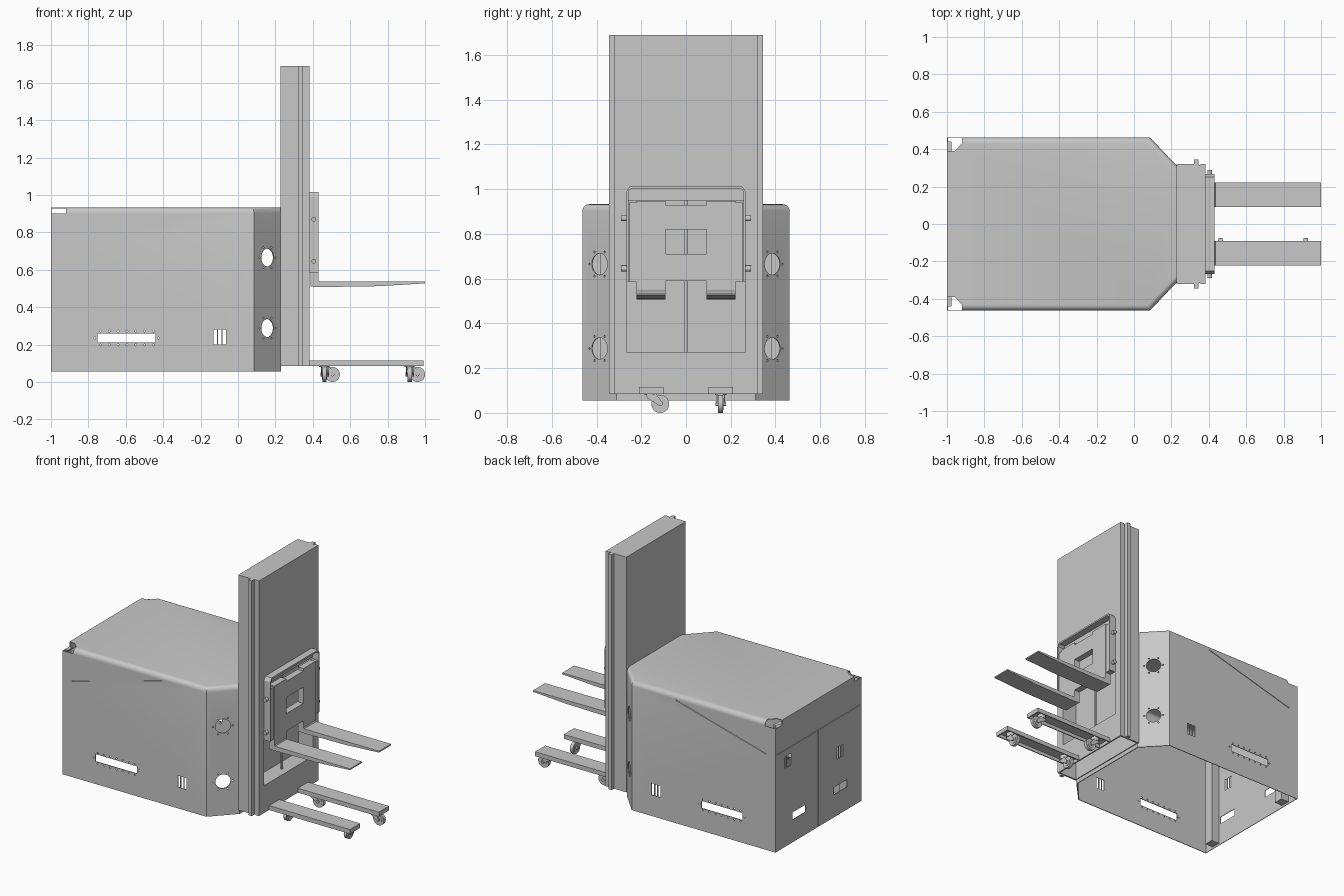
import bpy, bmesh
from math import pi, cos, sin, radians, atan2
from mathutils import Matrix, Vector

old = bpy.data.objects.get("Cube")
if old:
    bpy.data.objects.remove(old, do_unlink=True)

grey = bpy.data.materials.new("plain grey")
grey.use_nodes = True
grey.diffuse_color = (0.58, 0.58, 0.58, 1)
grey.node_tree.nodes["Principled BSDF"].inputs["Base Color"].default_value = (0.58, 0.58, 0.58, 1)


def finish(name, bm, smooth=True):
    bmesh.ops.recalc_face_normals(bm, faces=bm.faces)
    mesh = bpy.data.meshes.new(name)
    bm.to_mesh(mesh)
    bm.free()
    mesh.materials.append(grey)
    ob = bpy.data.objects.new(name, mesh)
    bpy.context.scene.collection.objects.link(ob)
    if smooth:
        mesh.shade_smooth()
        mesh.set_sharp_from_angle(angle=radians(30))
    return ob


def add_box(bm, x0, x1, y0, y1, z0, z1):
    m = Matrix.Translation(((x0 + x1) / 2, (y0 + y1) / 2, (z0 + z1) / 2))
    size = (abs(x1 - x0), abs(y1 - y0), abs(z1 - z0), 1)
    bmesh.ops.create_cube(bm, size=1, matrix=m @ Matrix.Diagonal(size))


def add_cyl(bm, centre, axis, radius, length, sides=24):
    m = Matrix.Translation(centre) @ Vector(axis).to_track_quat('Z', 'Y').to_matrix().to_4x4()
    bmesh.ops.create_cone(bm, cap_ends=True, segments=sides, radius1=radius, radius2=radius,
                          depth=length, matrix=m)


def add_prism(bm, pts, axis, lo, hi, matrix=Matrix()):
    place = {'x': lambda a, b, h: (h, a, b), 'y': lambda a, b, h: (a, h, b),
             'z': lambda a, b, h: (a, b, h)}[axis]
    low = [bm.verts.new(matrix @ Vector(place(a, b, lo))) for a, b in pts]
    top = [bm.verts.new(matrix @ Vector(place(a, b, hi))) for a, b in pts]
    bm.faces.new(low)
    bm.faces.new(top)
    for i in range(len(pts)):
        j = (i + 1) % len(pts)
        bm.faces.new((low[i], low[j], top[j], top[i]))


def apply(ob):
    dg = bpy.context.evaluated_depsgraph_get()
    dg.update()
    mesh = bpy.data.meshes.new_from_object(ob.evaluated_get(dg))
    ob.modifiers.clear()
    ob.data = mesh


def cut(ob, bm):
    tool = finish("cutter", bm, False)
    tool.hide_render = True
    mod = ob.modifiers.new("cut", 'BOOLEAN')
    mod.operation, mod.solver, mod.object = 'DIFFERENCE', 'EXACT', tool
    apply(ob)
    bpy.data.objects.remove(tool, do_unlink=True)


# Thin hollow body cover, open below, with rounded upper side edges
W = .463
outline = [(-1, -W), (.085, -W), (.23, -.31), (.23, .31), (.085, W), (-1, W)]
bm = bmesh.new()
add_prism(bm, outline, 'z', .056, .933)
rim = [e for e in bm.edges if all(v.co.z > .9 for v in e.verts)
       and abs(e.verts[0].co.x - e.verts[1].co.x) > .01]
bmesh.ops.bevel(bm, geom=rim, offset=.03, segments=5, profile=.5, affect='EDGES')
bmesh.ops.delete(bm, geom=[f for f in bm.faces if f.calc_center_median().z < .057], context='FACES')
body = finish("body_cover", bm, False)
shell = body.modifiers.new("shell", 'SOLIDIFY')
shell.thickness, shell.offset = .006, -1
apply(body)

# Window slots, vents, round ports, screw holes, corner notches and panel seams
bm = bmesh.new()
add_box(bm, -.75, -.44, -.6, .6, .21, .26)
for i in range(7):
    for z in (.198, .272):
        add_cyl(bm, (-.735 + i * .047, 0, z), (0, 1, 0), .005, 1.2, 8)
for x in (-.765, -.425):
    add_cyl(bm, (x, 0, .235), (0, 1, 0), .005, 1.2, 8)
for i in range(3):
    add_box(bm, -.13 + i * .024, -.113 + i * .024, -.6, .6, .2, .28)
for s in (-1, 1):
    n = Vector((1, s * .95, 0)).normalized()
    side = n.cross(Vector((0, 0, 1)))
    for z in (.288, .665):
        c = Vector((.1575, .3865 * s, z))
        add_cyl(bm, c, n, .048, .1)
        for k in range(6):
            a = k * pi / 3
            add_cyl(bm, c + side * .062 * cos(a) + Vector((0, 0, .062 * sin(a))), n, .005, .1, 8)
    # slanted side seam
    m = Matrix.Translation((-.59, W * s, .805)) @ Matrix.Rotation(-atan2(.185, .68), 4, 'Y')
    bmesh.ops.create_cube(bm, size=1, matrix=m @ Matrix.Diagonal((.705, .008, .007, 1)))
    # open rear top corner
    add_prism(bm, [(-1.05, .39 * s), (-.96, .39 * s), (-.92, .43 * s),
                   (-.92, .5 * s), (-1.05, .5 * s)], 'z', .9, 1)
for y, vy, vz in ((.21, .33, .63), (-.24, -.23, .48)):
    add_box(bm, -1.05, -.95, y - .07, y + .07, .21, .26)
    for i in range(3):
        add_box(bm, -1.05, -.95, vy - .036 + i * .025, vy - .018 + i * .025, vz - .04, vz + .04)
add_box(bm, -1.01, -.996, -.45, .45, .715, .72)
add_box(bm, -1.01, -.996, -.003, .003, .04, .71)
cut(body, bm)
body.data.shade_smooth()
body.data.set_sharp_from_angle(angle=radians(30))

# Inward flange round the open bottom
bm = bmesh.new()
bm.faces.new([bm.verts.new((x * .985, y * .985, .058)) for x, y in outline])
bmesh.ops.inset_region(bm, faces=bm.faces[:], thickness=.03, use_boundary=True)
middle = max(bm.faces, key=lambda f: len(f.verts))
bmesh.ops.delete(bm, geom=[middle], context='FACES')
bmesh.ops.solidify(bm, geom=bm.faces[:], thickness=-.006)
finish("bottom_flange", bm, False)

# Inner rear pillars, notch tabs and rear buttons
bm = bmesh.new()
for s in (-1, 1):
    add_box(bm, -.99, -.93, .32 * s, .385 * s, .065, .88)
finish("inner_pillars", bm, False)
bm = bmesh.new()
for s in (-1, 1):
    add_box(bm, -.999, -.975, .39 * s, .44 * s, .892, .9)
for y in (.1, -.14):
    add_cyl(bm, (-.998, y, .8), (1, 0, 0), .045, .004)
finish("rear_tabs_and_buttons", bm)

# Mast with side fins, a recess for the carriage and a hollow foot
half = [(.226, .32), (.32, .32), (.32, .345), (.345, .345), (.345, .315), (.355, .315),
        (.355, .32), (.382, .32)]
bm = bmesh.new()
add_prism(bm, half + [(x, -y) for x, y in reversed(half)], 'z', .085, 1.69)
mast = finish("mast", bm, False)
bm = bmesh.new()
add_box(bm, .27, .5, -.265, .265, .272, .95)
add_box(bm, .236, .372, -.308, .308, 0, .26)
cut(mast, bm)
bm = bmesh.new()
add_cyl(bm, (.33, 0, .61), (0, 0, 1), .007, .68, 12)
finish("lift_rod", bm)

# Lifting carriage: side plates, cross plates, guard hoop and guide pins
bm = bmesh.new()
for s in (-1, 1):
    add_box(bm, .382, .425, .222 * s, .255 * s, .585, .94)
    add_box(bm, .38, .43, .257 * s, .266 * s, .585, .99)
    for z in (.645, .87):
        add_cyl(bm, (.405, .275 * s, z), (0, 1, 0), .013, .03, 16)
for z0, z1 in ((.59, .71), (.82, .93)):
    add_box(bm, .39, .429, -.1, .1, z0, z1)
    add_box(bm, .384, .4, -.23, .23, z0, z1)
add_prism(bm, [(-.266, .99), (-.25, 1.015), (.25, 1.015), (.266, .99), (.257, .99),
               (.245, 1.004), (-.245, 1.004), (-.257, .99)], 'x', .38, .43)
finish("carriage", bm)

# Tapered lifting forks
for s, name in ((1, "left"), (-1, "right")):
    bm = bmesh.new()
    add_prism(bm, [(.388, .51), (.43, .507), (.75, .512), (1, .527), (1, .536), (.435, .538),
                   (.43, .545), (.43, .948), (.388, .948)], 'y', .092 * s, .222 * s)
    finish(name + "_fork", bm, False)

# Support legs: upside-down channels with closed tips
for s, name in ((1, "left"), (-1, "right")):
    bm = bmesh.new()
    a, b, t = .1 * s, .21 * s, .007 * s
    add_prism(bm, [(a, .085), (a, .115), (b, .115), (b, .085), (b - t, .085), (b - t, .108),
                   (a + t, .108), (a + t, .085)], 'x', .38, .993)
    add_box(bm, .986, .993, a, b, .085, .115)
    finish(name + "_support_leg", bm, False)


# Swivel casters
def caster(name, x, y, trail):
    t = Vector(trail)
    axle = t.cross(Vector((0, 0, 1)))
    hub = Vector((x, y, .04)) + t * .045
    bm = bmesh.new()
    add_cyl(bm, (x, y, .094), (0, 0, 1), .026, .028)
    add_cyl(bm, hub, axle, .04, .022, 32)
    add_cyl(bm, hub, axle, .026, .026, 24)
    add_cyl(bm, hub, axle, .01, .046, 16)
    turn = Matrix((t, -axle, (0, 0, 1))).transposed().to_4x4()
    for s in (-1, 1):
        add_prism(bm, [(-.02, .045), (.026, .045), (.055, .006), (.045, -.01), (-.012, .025)],
                  'y', .015 * s, .02 * s, Matrix.Translation((x, y, .04)) @ turn)
    finish(name, bm)


for i, x in enumerate((.46, .915)):
    caster("left_caster_%d" % (i + 1), x, .155, (1, 0, 0))
    caster("right_caster_%d" % (i + 1), x + .003, -.16, (0, 1, 0))
